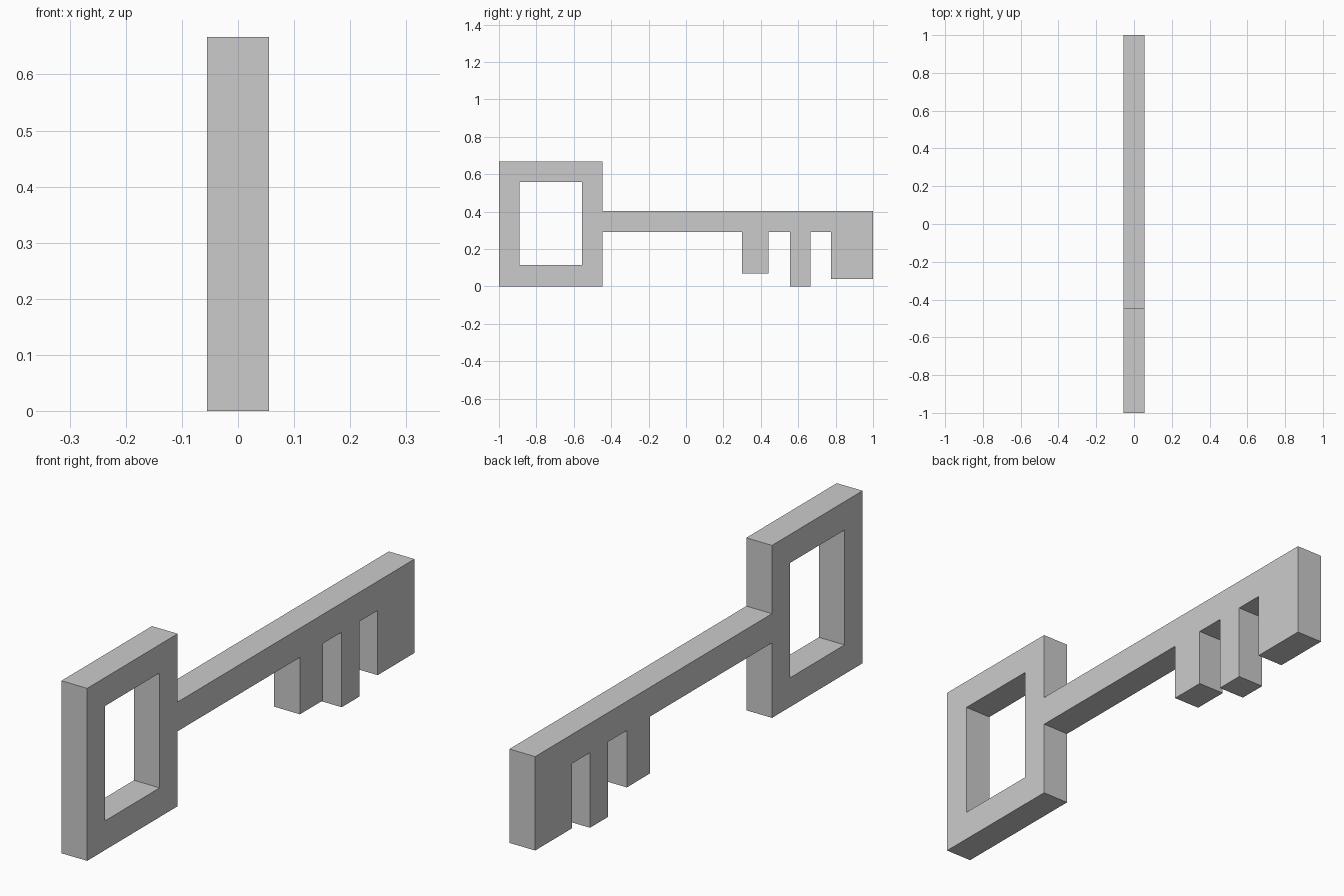
import bpy
import bmesh
from math import radians
from mathutils import Matrix

cube = bpy.data.objects.get("Cube")
if cube:
    bpy.data.objects.remove(cube, do_unlink=True)

HALF_THICKNESS = 0.055
SHAFT_TOP, SHAFT_BOTTOM = 0.403, 0.29
BOW_FRONT, BOW_BACK, BOW_TOP = -1.0, -0.447, 0.667

grey = bpy.data.materials.new("plain_grey")
grey.use_nodes = True
colour = (0.6, 0.6, 0.6, 1)
grey.diffuse_color = colour
grey.node_tree.nodes["Principled BSDF"].inputs["Base Color"].default_value = colour


def add_outline(curve, points):
    spline = curve.splines.new("POLY")
    spline.points.add(len(points) - 1)
    for target, (y, z) in zip(spline.points, points):
        target.co = (y, z, 0, 1)
    spline.use_cyclic_u = True
    spline.use_smooth = False


# Teeth along the underside: start, end, lowest height
teeth = [(0.30, 0.44, 0.07), (0.555, 0.665, 0.0), (0.775, 1.0, 0.04)]

# Side silhouette: square bow, straight shaft and teeth
outline = [(BOW_BACK, SHAFT_TOP), (BOW_BACK, BOW_TOP), (BOW_FRONT, BOW_TOP),
           (BOW_FRONT, 0), (BOW_BACK, 0), (BOW_BACK, SHAFT_BOTTOM)]
for start, end, low in teeth:
    outline += [(start, SHAFT_BOTTOM), (start, low), (end, low)]
    if end < 1.0:
        outline.append((end, SHAFT_BOTTOM))
outline.append((1.0, SHAFT_TOP))

# Rectangular window through the bow
window = [(-0.89, 0.113), (-0.557, 0.113), (-0.557, 0.557), (-0.89, 0.557)]

profile = bpy.data.curves.new("key_profile", "CURVE")
profile.dimensions = "2D"
profile.fill_mode = "BOTH"
profile.extrude = HALF_THICKNESS
add_outline(profile, outline)
add_outline(profile, window)

# Turn the extruded profile into one clean, closed, flat-shaded mesh
helper = bpy.data.objects.new("profile_helper", profile)
bpy.context.collection.objects.link(helper)
graph = bpy.context.evaluated_depsgraph_get()
mesh = bpy.data.meshes.new_from_object(helper.evaluated_get(graph))
bpy.data.objects.remove(helper, do_unlink=True)

bm = bmesh.new()
bm.from_mesh(mesh)
bmesh.ops.remove_doubles(bm, verts=bm.verts, dist=0.0005)
# Profile x becomes y, profile y becomes z, thickness becomes x
stand_up = Matrix.Rotation(radians(90), 4, "Z") @ Matrix.Rotation(radians(90), 4, "X")
bm.transform(stand_up)
bmesh.ops.recalc_face_normals(bm, faces=bm.faces)
for face in bm.faces:
    face.smooth = False
    face.material_index = 0
bm.to_mesh(mesh)
bm.free()

mesh.materials.clear()
mesh.materials.append(grey)
key = bpy.data.objects.new("key", mesh)
bpy.context.collection.objects.link(key)
